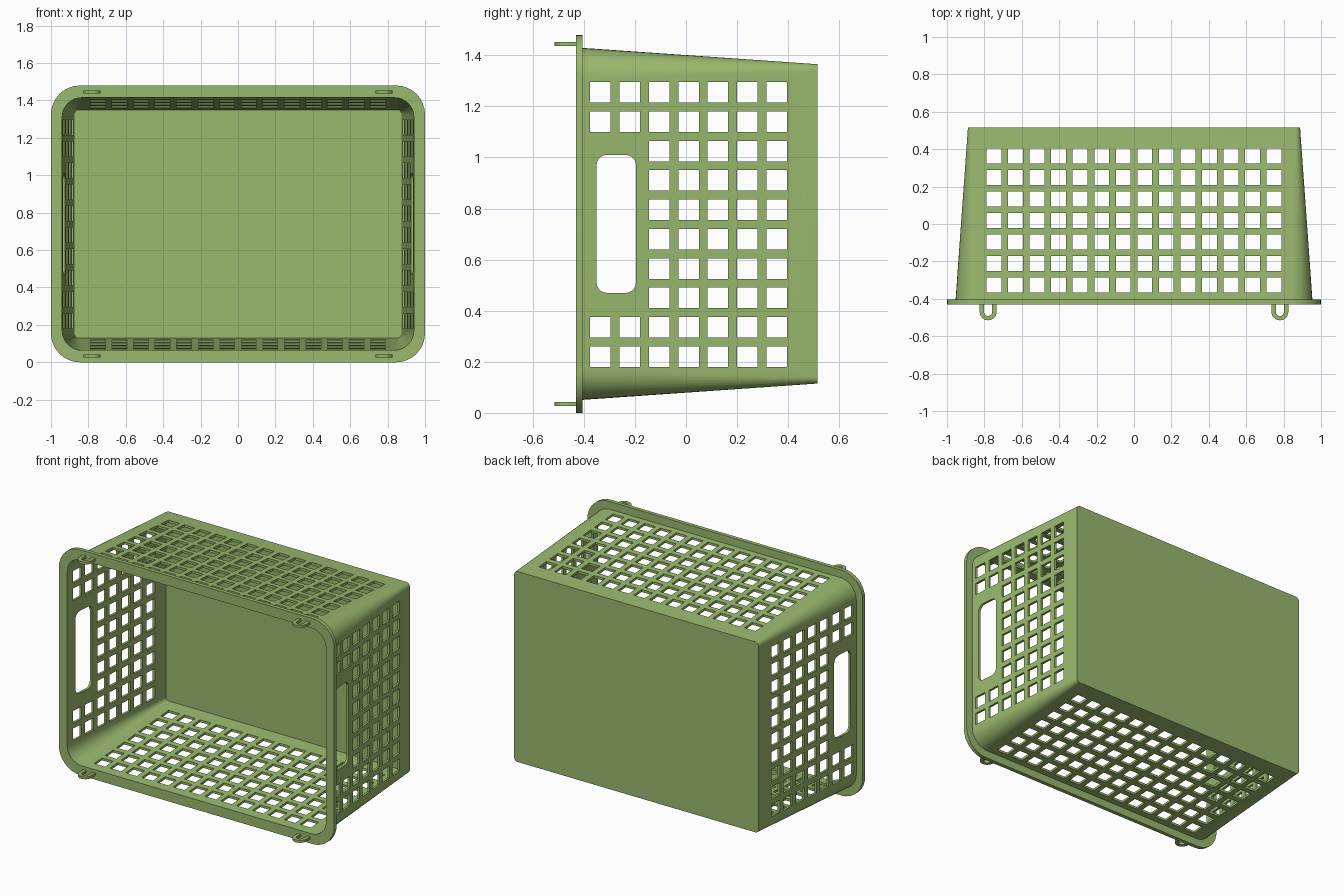
import bpy, bmesh, math

if "Cube" in bpy.data.objects:
    bpy.data.objects.remove(bpy.data.objects["Cube"])

CZ = 0.74          # height of the basket axis
WALL = 0.015
mat = bpy.data.materials.new("green_plastic")
mat.diffuse_color = (0.32, 0.48, 0.155, 1)
mat.use_nodes = True
mat.node_tree.nodes["Principled BSDF"].inputs["Base Color"].default_value = mat.diffuse_color


def rounded(hx, hy, r, n=8):
    """Outline of a rounded rectangle, counter-clockwise."""
    pts = []
    for k, (sx, sy) in enumerate([(1, 1), (-1, 1), (-1, -1), (1, -1)]):
        for i in range(n + 1):
            a = math.pi / 2 * (k + i / n)
            pts.append((sx * (hx - r) + r * math.cos(a), sy * (hy - r) + r * math.sin(a)))
    return pts


def finish(bm, name, smooth=True):
    bmesh.ops.recalc_face_normals(bm, faces=bm.faces)
    me = bpy.data.meshes.new(name)
    bm.to_mesh(me)
    bm.free()
    ob = bpy.data.objects.new(name, me)
    bpy.context.collection.objects.link(ob)
    me.materials.append(mat)
    if smooth:
        shade(ob)
    return ob


def shade(ob):
    bpy.ops.object.select_all(action='DESELECT')
    ob.select_set(True)
    bpy.context.view_layer.objects.active = ob
    bpy.ops.object.shade_smooth_by_angle(angle=math.radians(30))


def ring(bm, y, hx, hz, r):
    return [bm.verts.new((x, y, CZ + z)) for x, z in rounded(hx, hz, r)]


def bridge(bm, a, b):
    for i in range(len(a)):
        j = (i + 1) % len(a)
        bm.faces.new((a[i], a[j], b[j], b[i]))


def prism(bm, pts, place):
    """Extrude a 2D outline between place(u, v, 0) and place(u, v, 1)."""
    a = [bm.verts.new(place(u, v, 0)) for u, v in pts]
    b = [bm.verts.new(place(u, v, 1)) for u, v in pts]
    bridge(bm, a, b)
    bm.faces.new(a)
    bm.faces.new(b)


# tapered basket shell, closed at the back and open at the front
bm = bmesh.new()
of = ring(bm, -0.42, 0.955, 0.69, 0.12)
ob_ = ring(bm, 0.515, 0.888, 0.625, 0.025)
inf = ring(bm, -0.42, 0.955 - WALL, 0.69 - WALL, 0.12 - WALL)
inb = ring(bm, 0.515 - WALL, 0.888 - WALL, 0.625 - WALL, 0.018)
bridge(bm, of, ob_)
bridge(bm, inf, inb)
bridge(bm, of, inf)
bm.faces.new(ob_)
bm.faces.new(inb)
basket = finish(bm, "basket_shell", False)

# cutter for the top and bottom grids
bm = bmesh.new()
sq = [(-0.04, -0.04), (0.04, -0.04), (0.04, 0.04), (-0.04, 0.04)]
for i in range(14):
    for j in range(7):
        cx, cy = (i - 6.5) * 0.115, 0.363 - j * 0.115
        prism(bm, sq, lambda u, v, t: (cx + u, cy + v, -0.2 + 1.9 * t))
grid_cut = finish(bm, "top_bottom_cutter", False)

# cutter for the side grids and handle slots
bm = bmesh.new()
for i in range(10):
    for j in range(7):
        if j < 2 and 2 <= i <= 7:
            continue
        cy, cz = -0.335 + j * 0.115, 0.22 + i * 0.115
        prism(bm, sq, lambda u, v, t: (-1.2 + 2.4 * t, cy + u, cz + v))
prism(bm, rounded(0.077, 0.27, 0.04, 5),
      lambda u, v, t: (-1.2 + 2.4 * t, -0.273 + u, CZ + v))
side_cut = finish(bm, "side_cutter", False)

for cutter in (grid_cut, side_cut):
    cutter.hide_render = True
    mod = basket.modifiers.new("holes", 'BOOLEAN')
    mod.operation = 'DIFFERENCE'
    mod.solver = 'EXACT'
    mod.object = cutter
    bpy.context.view_layer.objects.active = basket
    bpy.ops.object.modifier_apply(modifier=mod.name)
    bpy.data.objects.remove(cutter)
shade(basket)

# flat rim around the opening
bm = bmesh.new()
rings = [ring(bm, y, *s) for y, s in [
    (-0.43, (1, 0.74, 0.155)), (-0.405, (1, 0.74, 0.155)),
    (-0.405, (0.94, 0.675, 0.105)), (-0.43, (0.94, 0.675, 0.105))]]
for k in range(4):
    bridge(bm, rings[k], rings[(k + 1) % 4])
finish(bm, "front_rim")

# four U-shaped loops on the rim
def arc(r):
    pts = [(-r, -0.425)]
    pts += [(-r * math.cos(math.pi * i / 12), -0.47 - r * math.sin(math.pi * i / 12))
            for i in range(13)]
    return pts + [(r, -0.425)]


for sx, side in ((-1, "left"), (1, "right")):
    for z, level in ((0.035, "bottom"), (1.445, "top")):
        bm = bmesh.new()
        prism(bm, arc(0.045) + arc(0.022)[::-1],
              lambda u, v, t: (sx * 0.78 + u, v, z - 0.008 + 0.016 * t))
        finish(bm, f"{level}_{side}_loop")
